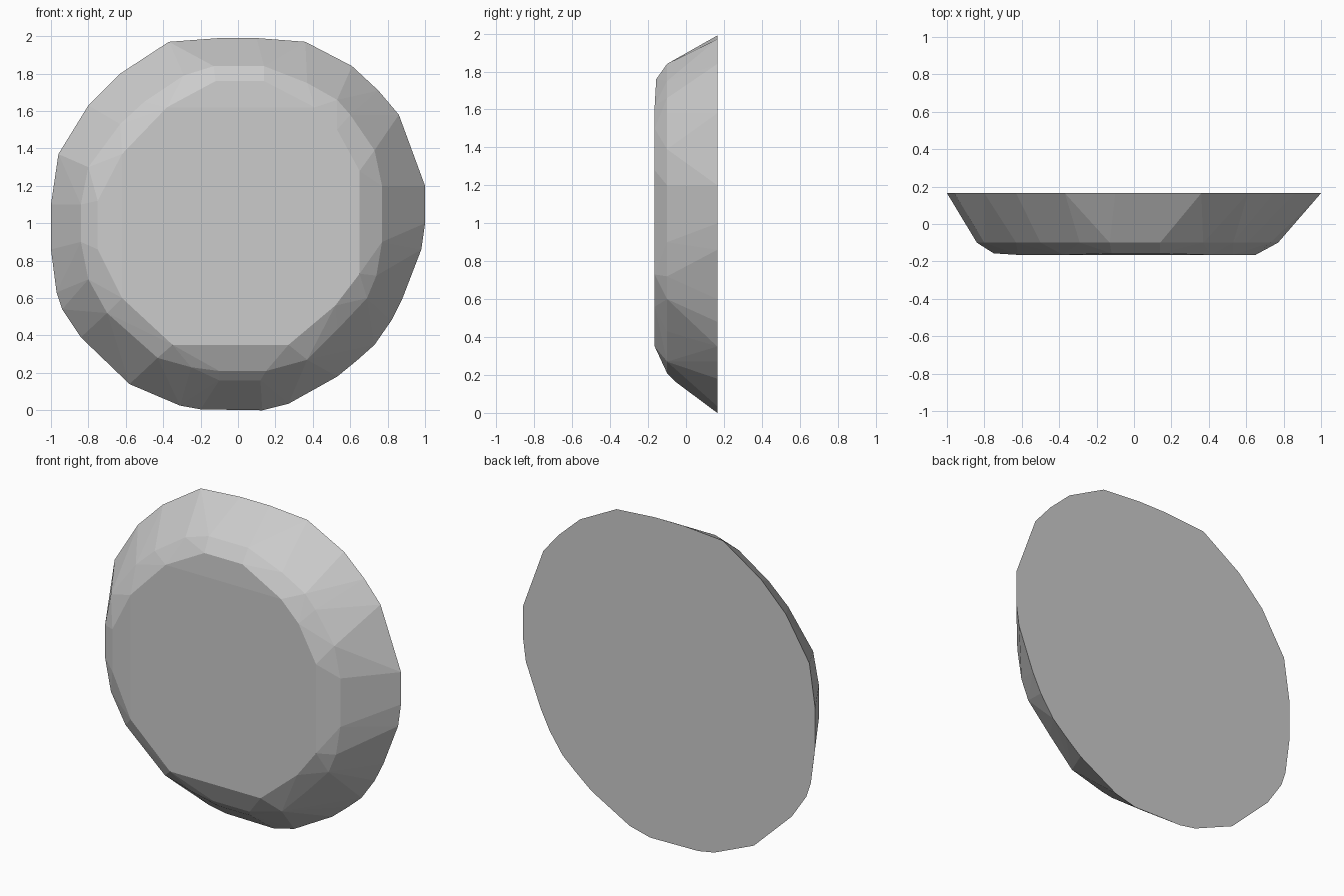
import bpy, bmesh

# Rings as (x, z) outlines, from the wide flat back to the small front face
BACK = [(-0.37, 1.97), (-0.1, 1.99), (0.1, 1.99), (0.36, 1.97), (0.61, 1.84),
        (0.75, 1.71), (0.86, 1.58), (1.0, 1.2), (1.0, 1.0), (0.98, 0.86),
        (0.88, 0.6), (0.82, 0.48), (0.73, 0.35), (0.64, 0.27), (0.53, 0.18),
        (0.27, 0.035), (0.13, 0), (-0.2, 0.005), (-0.31, 0.025), (-0.58, 0.14),
        (-0.84, 0.39), (-0.94, 0.54), (-0.97, 0.63), (-1, 0.86), (-1, 1.1),
        (-0.96, 1.37), (-0.8, 1.63), (-0.63, 1.8)]
SHOULDER = [(-0.13, 1.84), (0.14, 1.84), (0.37, 1.75), (0.53, 1.66), (0.6, 1.58),
            (0.73, 1.39), (0.77, 1.2), (0.77, 0.9), (0.74, 0.72), (0.69, 0.6),
            (0.53, 0.43), (0.37, 0.27), (0.15, 0.21), (-0.1, 0.21), (-0.25, 0.23),
            (-0.43, 0.28), (-0.7, 0.52), (-0.8, 0.7), (-0.84, 0.9),
            (-0.84, 1.1), (-0.8, 1.3), (-0.63, 1.53), (-0.5, 1.65), (-0.29, 1.79)]
FRONT = [(0.41, 1.62), (0.53, 1.5), (0.65, 1.28), (0.65, 0.73), (0.52, 0.56),
         (0.27, 0.35), (-0.35, 0.35), (-0.47, 0.46), (-0.62, 0.6),
         (-0.62, 1.37), (-0.38, 1.62)]
# Slightly set-back edge points of the front face, and the lower lip
FRONT_EDGE = [(-0.12, 1.76), (0.14, 1.76), (-0.75, 0.86), (-0.75, 1.12)]
LOWER_LIP = [(-0.1, 0.16), (0.12, 0.16)]

# Faceted disc: convex skin over the rings
bm = bmesh.new()
for ring, y in ((BACK, 0.165), (SHOULDER, -0.1), (FRONT, -0.165),
                (FRONT_EDGE, -0.157), (LOWER_LIP, -0.05)):
    for x, z in ring:
        bm.verts.new((x, y, z))
bmesh.ops.convex_hull(bm, input=bm.verts)
bmesh.ops.delete(bm, geom=[v for v in bm.verts if not v.link_faces], context='VERTS')
bmesh.ops.dissolve_limit(bm, angle_limit=0.01, verts=bm.verts, edges=bm.edges)
bmesh.ops.recalc_face_normals(bm, faces=bm.faces)

mesh = bpy.data.meshes.new("faceted_disc")
bm.to_mesh(mesh)
bm.free()
disc = bpy.data.objects.new("faceted_disc", mesh)
bpy.context.collection.objects.link(disc)

# Plain grey finish
grey = bpy.data.materials.new("light grey")
grey.diffuse_color = (0.6, 0.6, 0.6, 1)
mesh.materials.append(grey)
